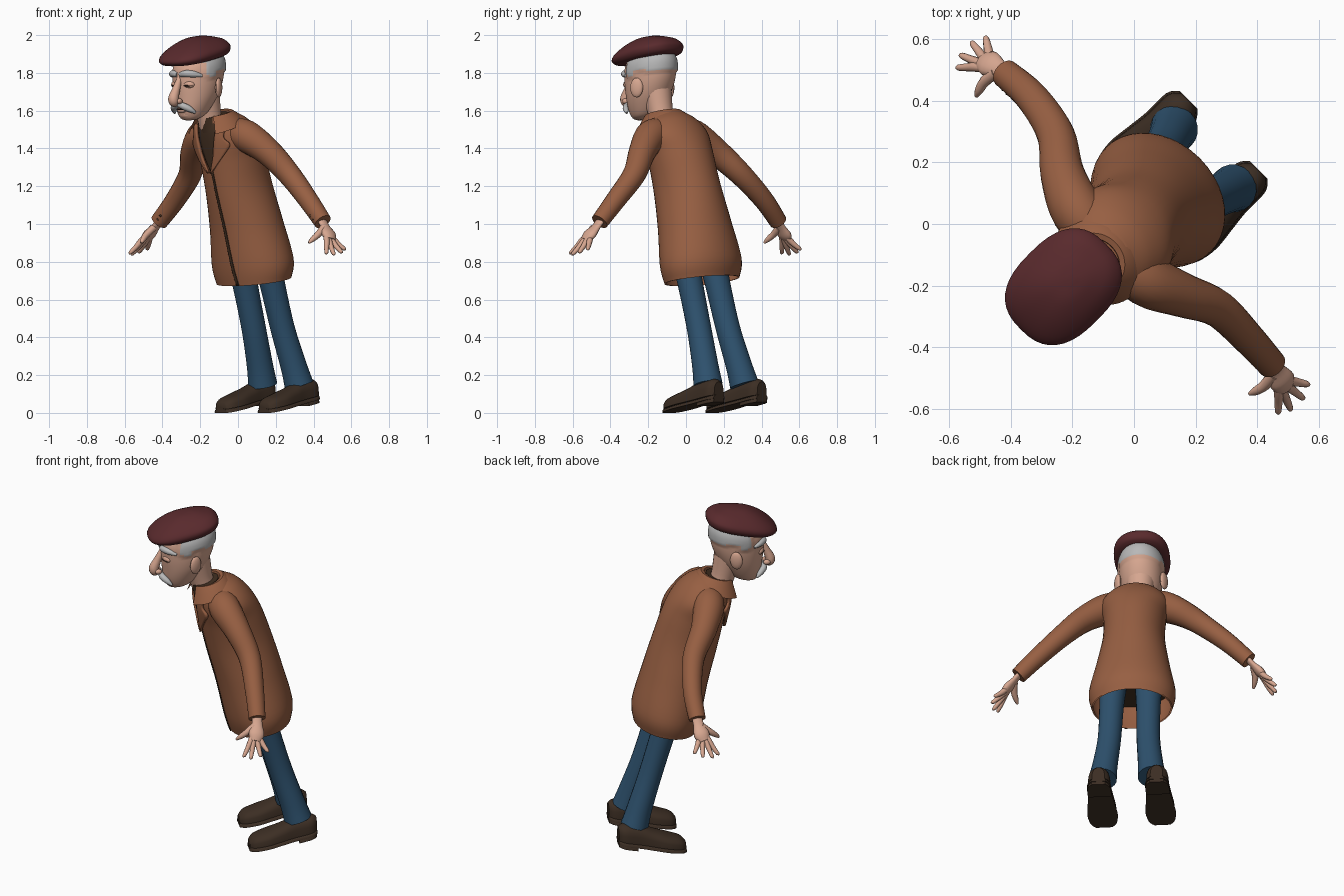
import bpy, bmesh, math
from mathutils import Vector, Matrix

cube = bpy.data.objects.get("Cube")
if cube:
    bpy.data.objects.remove(cube)

TURN = Matrix.Rotation(math.radians(-45), 4, 'Z')  # figure faces the -x -y diagonal


def material(name, rgb):
    m = bpy.data.materials.new(name)
    m.use_nodes = True
    m.diffuse_color = (*rgb, 1)
    m.node_tree.nodes["Principled BSDF"].inputs["Base Color"].default_value = (*rgb, 1)
    return m


COAT = material("brown coat", (.31, .115, .055))
LINING = material("dark brown cloth", (.05, .026, .014))
JEANS = material("blue denim", (.027, .083, .155))
SHOE = material("dark leather", (.045, .027, .017))
SKIN = material("skin", (.68, .385, .28))
HAIR = material("grey hair", (.48, .48, .48))
BERET = material("maroon felt", (.1, .023, .026))
LINE = material("dark eye line", (.05, .025, .018))


def make(name, bm, *mats, angle=45):
    bmesh.ops.recalc_face_normals(bm, faces=bm.faces)
    mesh = bpy.data.meshes.new(name)
    bm.to_mesh(mesh)
    bm.free()
    obj = bpy.data.objects.new(name, mesh)
    bpy.context.collection.objects.link(obj)
    for m in mats:
        mesh.materials.append(m)
    obj.matrix_world = TURN
    bpy.ops.object.select_all(action='DESELECT')
    obj.select_set(True)
    bpy.context.view_layer.objects.active = obj
    bpy.ops.object.shade_smooth_by_angle(angle=math.radians(angle))
    return obj


def spline(keys, n=5):
    """Smooth list of tuples passing through all keys."""
    out = []
    for i in range(len(keys) - 1):
        a, b, c, d = (keys[max(0, min(len(keys) - 1, i + j))] for j in (-1, 0, 1, 2))
        for s in range(n):
            t = s / n
            out.append(tuple(.5 * (2*q + (r - p)*t + (2*p - 5*q + 4*r - s4)*t*t + (3*q - p - 3*r + s4)*t**3)
                             for p, q, r, s4 in zip(a, b, c, d)))
    return out + [keys[-1]]


def skin_rings(rings, closed=True, start=True, end=True):
    """Bridge equal rings of points into one surface."""
    bm = bmesh.new()
    vs = [[bm.verts.new(p) for p in ring] for ring in rings]
    n = len(vs[0])
    for r0, r1 in zip(vs, vs[1:]):
        for i in range(n if closed else n - 1):
            j = (i + 1) % n
            bm.faces.new((r0[i], r0[j], r1[j], r1[i]))
    if start:
        bm.faces.new(vs[0])
    if end:
        bm.faces.new(vs[-1])
    return bm


def oval_rings(rings, x=0, gap=0, n=40, power=1):
    """Rings (y, z, rx, ry, tilt); gap leaves the front open, low power squares the oval."""
    span = 2*math.pi - 2*gap
    angles = [gap + span*i/(n - 1 if gap else n) for i in range(n)]
    unit = [[math.copysign(abs(f(a))**power, f(a)) for f in (math.sin, math.cos)] for a in angles]
    return [[(x + rx*s, y - ry*c, z - k*ry*c) for s, c in unit] for y, z, rx, ry, k in rings]


def tube(name, keys, mat, n=14, smooth=5, flat=1):
    """Round limb through keys (x, y, z, radius)."""
    pts = spline(keys, smooth)
    rings = []
    for i, p in enumerate(pts):
        t = Vector(pts[min(i + 1, len(pts) - 1)][:3]) - Vector(pts[max(i - 1, 0)][:3])
        u = t.cross(Vector((0, 1, .01))).normalized()
        v = t.cross(u).normalized()
        rings.append([Vector(p[:3]) + p[3]*(u*math.cos(a)*flat + v*math.sin(a))
                      for a in (2*math.pi*j/n for j in range(n))])
    return make(name, skin_rings(rings), mat)


def ball(name, centre, size, mat, turn=0):
    bm = bmesh.new()
    bmesh.ops.create_uvsphere(bm, u_segments=16, v_segments=10, radius=1)
    bm.transform(Matrix.Translation(centre) @ Matrix.Rotation(turn, 4, 'Z') @ Matrix.Diagonal((*size, 1)))
    return make(name, bm, mat)


# Coat body, leaning forward, with an inner wall and dark cloth above it
coat = spline([(.12, .70, .222, .172, .17), (.11, .80, .24, .19, .18), (.062, 1.0, .203, .183, .2),
               (.005, 1.2, .172, .178, .22), (-.042, 1.36, .175, .167, .25), (-.08, 1.46, .19, .15, .25),
               (-.118, 1.535, .15, .122, .25), (-.15, 1.58, .09, .085, .25)], 6)
make("coat_body", skin_rings(oval_rings(coat), start=False), COAT)
lining = [(y, z, rx*.965, ry*.965, k) for y, z, rx, ry, k in coat[:9]]
bm = skin_rings(oval_rings(lining), start=False)
for f in bm.faces:
    f.material_index = 1 if len(f.verts) > 4 else 0
make("coat_lining", bm, COAT, LINING)


def coat_front(x, z, lift):
    """Point on the front of the coat at a given x and height."""
    last = None
    for yc, rz, rx, ry, k in coat:
        s = math.sqrt(max(0, 1 - (x/rx)**2))
        now = (yc - ry*s, rz - k*ry*s)
        if now[1] >= z and last:
            f = max(0, (z - last[1])/(now[1] - last[1]))
            return (x, last[0] + f*(now[0] - last[0]) - lift, z)
        last = now
    return (x, last[0] - lift, z)


def panel(name, rows, mat, lift, thick):
    """Plate lying on the coat front, rows (z, x0, x1)."""
    rings = [[coat_front(a + (b - a)*i/5, z, lift) for i in range(6)] for z, a, b in spline(rows, 4)]
    bm = skin_rings(rings, closed=False, start=False, end=False)
    obj = make(name, bm, mat)
    mod = obj.modifiers.new("thickness", 'SOLIDIFY')
    mod.thickness = thick
    mod.offset = 0


panel("shirt_front", [(1.28, .0, .02), (1.36, -.035, .05), (1.45, -.06, .072), (1.54, -.075, .08)],
      LINING, .004, .004)
panel("coat_opening", [(.672, .042, .058), (.85, .026, .042), (1.05, .014, .028), (1.28, .004, .016)],
      LINING, .004, .004)
for s, side in ((1, "left"), (-1, "right")):
    panel(side + "_lapel", [(1.27, .008*s, .015*s), (1.36, .042*s, .095*s), (1.42, .055*s, .135*s),
                            (1.46, .064*s, .11*s), (1.53, .075*s, .125*s)], COAT, .012, .014)

# Folded collar and dark shirt neckline
collar = [(-.165, 1.515, .16, .13, .38), (-.168, 1.56, .128, .11, .33), (-.175, 1.588, .098, .09, .25),
          (-.18, 1.585, .085, .077, .25), (-.18, 1.54, .08, .072, .25)]
make("coat_collar", skin_rings(oval_rings(collar, gap=.65), closed=False, start=False, end=False), COAT)
make("shirt_neckline", skin_rings(oval_rings([(-.17, 1.5, .08, .075, .25), (-.185, 1.578, .077, .073, .25)])), LINING)

# Arms, hands, legs and shoes
for s, side, back in ((1, "left", -.02), (-1, "right", .036)):
    wrist = (.641*s, .014 + back, 1.012)
    tube(side + "_sleeve", [(.06*s, -.11, 1.485, .075), (.16*s, -.1, 1.465, .086), (.278*s, -.05, 1.38, .072),
                            (.386*s, .008 + back/2, 1.262, .061), (.525*s, .02 + back, 1.128, .053),
                            (*wrist, .047)], COAT, n=20)
    for i in range(2):
        ball(side + "_cuff_button", ((.61 - .02*i)*s, -.025 + back, 1.025 + .02*i), (.008, .008, .008), LINING)
    # Palm and spread fingers
    tube(side + "_palm", [(.625*s, .015 + back, 1.03, .03), (.663*s, .01 + back, .985, .03),
                          (.70*s, 0 + back, .945, .044), (.725*s, -.012 + back, .915, .03)], SKIN, flat=.55)
    fingers = [("little", .02, .766, .05, .868), ("ring", 0, .785, .008, .852),
               ("middle", -.02, .782, -.045, .842), ("index", -.036, .762, -.08, .848)]
    for title, ky, tx, ty, tz in fingers:
        tube(f"{side}_{title}_finger", [(.69*s, .4*ky + back, .955, .014), (.72*s, ky + back, .915, .016),
             ((.72 + tx)/2*s, (ky + ty)/2 + back, (.915 + tz)/2 - .003, .0135),
             (tx*s, ty + back, tz, .010), ((tx + .004)*s, ty + back, tz - .006, .003)], SKIN, n=10, smooth=3)
    tube(side + "_thumb", [(.665*s, -.005 + back, .98, .02), (.67*s, -.05 + back, .945, .018),
                           (.662*s, -.085 + back, .918, .014), (.655*s, -.105 + back, .9, .006)], SKIN, n=10, smooth=3)
    # Trouser leg
    shift = .01
    tube(side + "_trouser_leg", [(.098*s + shift, .08, .9, .08), (.102*s + shift, .14, .7, .068),
                                 (.108*s + shift, .215, .45, .065), (.126*s + shift, .28, .25, .07),
                                 (.136*s + shift, .31, .15, .078)], JEANS, n=20)

    # Shoe with the heel lifted, on a sole with a heel block
    def shoe_part(name, keys, base, mat):
        rings = [[(.161*s + .001 + w*math.cos(a), .033 + y,
                   base + .2*y + h*max(0, math.sin(a))**.6) for a in (2*math.pi*i/24 for i in range(24))]
                 for y, w, h in keys]
        make(name, skin_rings(rings), mat)
    upper = spline([(0, .038, .032), (.03, .065, .055), (.1, .078, .066), (.18, .07, .08),
                    (.25, .062, .096), (.34, .06, .092), (.375, .035, .07)], 4)
    shoe_part(side + "_shoe", upper, .02, SHOE)
    shoe_part(side + "_sole", [(y*1.01 - .002, w + .006, .024) for y, w, h in upper], 0, SHOE)
    shoe_part(side + "_shoe_heel", [(y, w + .004, .03) for y, w, h in upper if y > .26], -.018, SHOE)

# Neck and head; hair is the upper back of the head, slightly raised
HX = -.015
tube("neck", [(HX, -.175, 1.5, .067), (HX, -.203, 1.58, .066), (HX, -.233, 1.7, .08)], SKIN, n=20)
head = spline([(-.33, 1.553, .03, .035, .15), (-.32, 1.572, .062, .072, .2), (-.308, 1.62, .088, .105, .2),
               (-.292, 1.69, .111, .131, .18), (-.283, 1.77, .122, .148, .15), (-.28, 1.85, .12, .147, .15),
               (-.27, 1.92, .085, .105, .15)], 6)
bm = skin_rings(oval_rings(head, x=HX, n=48))
hairy = set()
for f in bm.faces:
    c = f.calc_center_median()
    if c.y > -.34 and c.z > (1.815 if c.y > -.28 else 1.785):
        f.material_index = 1
        hairy.update(f.verts)
for v in hairy:
    v.co += (Vector((v.co.x - HX, v.co.y + .28, 0))).normalized()*.008
make("head", bm, SKIN, HAIR)

# Face
tube("nose", [(HX, -.42, 1.775, .014), (HX, -.447, 1.715, .021), (HX, -.468, 1.665, .028),
              (HX, -.46, 1.64, .024), (HX, -.445, 1.63, .008)], SKIN)
ball("chin", (HX, -.372, 1.583), (.045, .035, .03), SKIN)
ball("lower_lip", (HX, -.407, 1.598), (.03, .016, .009), SKIN)
ball("mouth", (HX, -.407, 1.608), (.036, .014, .005), LINE)
for s, side in ((1, "left"), (-1, "right")):
    ball(side + "_nostril", (HX + .022*s, -.447, 1.65), (.015, .02, .015), SKIN)
    ball(side + "_eyelid", (HX + .052*s, -.403, 1.738), (.032, .02, .02), SKIN, .45*s)
    ball(side + "_eye_slit", (HX + .054*s, -.412, 1.732), (.027, .014, .004), LINE, .5*s)
    tube(side + "_eyebrow", [(HX + .01*s, -.428, 1.79, .012), (HX + .045*s, -.423, 1.796, .018),
                             (HX + .08*s, -.396, 1.793, .017), (HX + .108*s, -.36, 1.785, .007)], HAIR)
    tube(side + "_moustache", [(HX, -.43, 1.632, .012), (HX + .032*s, -.427, 1.624, .018),
                               (HX + .06*s, -.404, 1.607, .016), (HX + .078*s, -.38, 1.588, .006)], HAIR)
    ball(side + "_ear", (HX + .128*s, -.257, 1.722), (.016, .036, .052), SKIN, .45*s)

# Beret, low at the front and full and broad at the back
beret = spline([(-.275, 1.872, .115, .14, .21), (-.294, 1.876, .14, .178, .23), (-.306, 1.896, .154, .196, .22),
                (-.3, 1.925, .147, .184, .2), (-.287, 1.962, .108, .138, .17), (-.275, 1.988, .055, .07, .1),
                (-.27, 1.996, .01, .012, .1)], 4)
make("beret", skin_rings(oval_rings(beret, x=-.018, power=.78)), BERET, angle=60)
